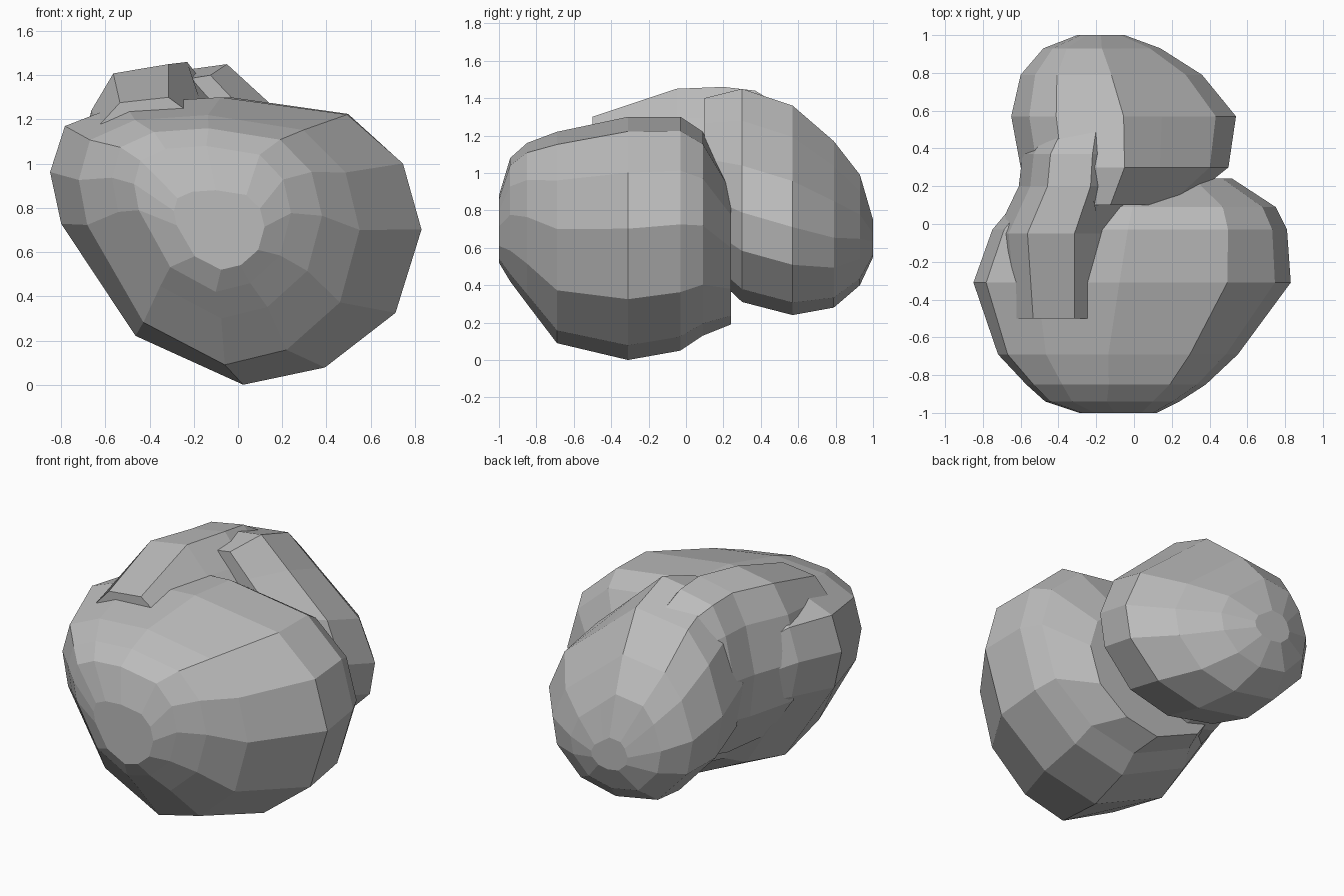
import bpy
import bmesh

cube = bpy.data.objects.get("Cube")
if cube:
    bpy.data.objects.remove(cube, do_unlink=True)

# Single stone colour
stone = bpy.data.materials.new("stone_grey")
stone.use_nodes = True
grey = (0.5, 0.5, 0.5, 1)
stone.diffuse_color = grey
shader = stone.node_tree.nodes["Principled BSDF"]
shader.inputs["Base Color"].default_value = grey
shader.inputs["Roughness"].default_value = 0.9


def loft(name, outline, rings):
    """Skin an outline (unit square) through rings of (y, x_min, x_max, z_min, z_max)."""
    bm = bmesh.new()
    loops = []
    for y, x0, x1, z0, z1 in rings:
        loops.append([bm.verts.new((x0 + u * (x1 - x0), y, z0 + v * (z1 - z0)))
                      for u, v in outline])
    count = len(outline)
    for near, far in zip(loops, loops[1:]):
        for i in range(count):
            j = (i + 1) % count
            bm.faces.new((near[i], near[j], far[j], far[i]))
    bm.faces.new(loops[0])
    bm.faces.new(loops[-1])
    bmesh.ops.recalc_face_normals(bm, faces=bm.faces)
    mesh = bpy.data.meshes.new(name)
    bm.to_mesh(mesh)
    bm.free()
    mesh.materials.append(stone)
    obj = bpy.data.objects.new(name, mesh)
    bpy.context.collection.objects.link(obj)
    return obj


# Lopsided cross-sections of the two lobes
big_outline = [(0, .74), (.04, .9), (.2, .98), (.46, 1), (.8, .94), (.95, .77),
               (1, .54), (.93, .25), (.74, .06), (.52, 0), (.23, .17), (.03, .56)]
small_outline = [(.5, 1), (.67, .85), (.91, .64), (1, .42), (.97, .24), (.8, .06),
                 (.55, 0), (.25, .06), (.04, .3), (0, .54), (.08, .8), (.2, .96)]

# Large front lobe
boulder = loft("large_lobe", big_outline, [
    (-1, -.29, .12, .52, .88),
    (-.94, -.47, .24, .42, 1.08),
    (-.85, -.57, .38, .3, 1.16),
    (-.69, -.72, .55, .09, 1.22),
    (-.31, -.85, .83, 0, 1.3),
    (-.03, -.75, .81, .05, 1.3),
    (.09, -.65, .75, .13, 1.22),
    (.24, -.5, .52, .19, .95),
])

# Smaller rear lobe
small_lobe = loft("small_lobe", small_outline, [
    (.1, -.5, .25, .5, 1.4),
    (.3, -.6, .5, .31, 1.45),
    (.57, -.65, .54, .24, 1.36),
    (.79, -.6, .36, .28, 1.17),
    (.93, -.48, .14, .4, .99),
    (1, -.3, -.05, .55, .75),
])

# Ridge that joins the lobes along the top and one side
neck = loft("neck", small_outline, [
    (-.5, -.68, .05, .7, 1.3),
    (-.05, -.73, .1, .4, 1.45),
    (.2, -.61, .15, .35, 1.46),
    (.37, -.59, .15, .4, 1.44),
    (.5, -.5, .1, .5, 1.36),
])

# Fuse into one faceted stone
bpy.context.view_layer.objects.active = boulder
for part in (neck, small_lobe):
    union = boulder.modifiers.new("fuse_" + part.name, "BOOLEAN")
    union.operation = "UNION"
    union.solver = "EXACT"
    union.object = part
    bpy.ops.object.modifier_apply(modifier=union.name)
    bpy.data.objects.remove(part, do_unlink=True)
boulder.name = "two_lobed_boulder"
for face in boulder.data.polygons:
    face.use_smooth = False
